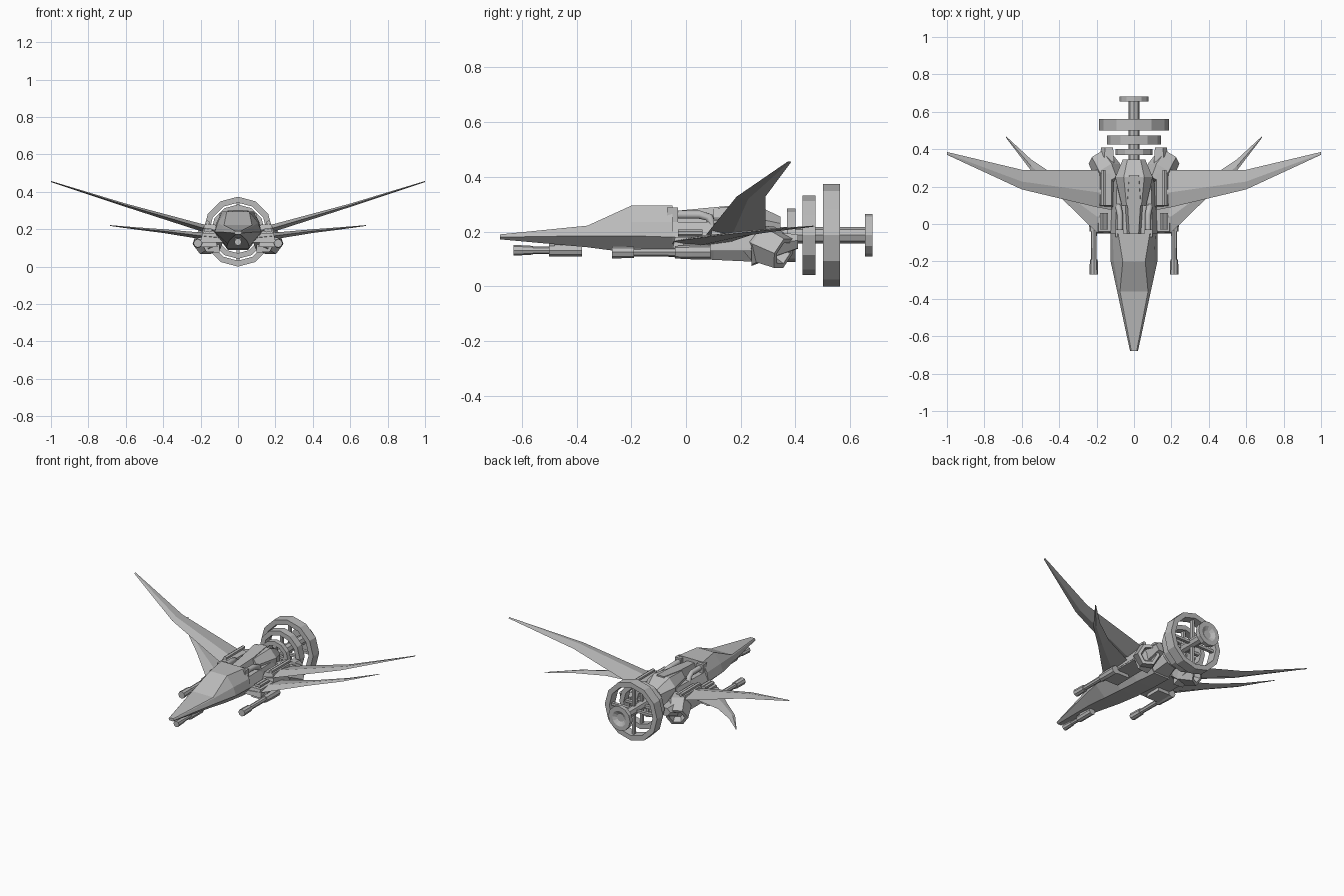
import bpy, bmesh
from math import sin, cos, pi
from mathutils import Vector, Matrix

cube = bpy.data.objects.get("Cube")
if cube:
    bpy.data.objects.remove(cube)

grey = bpy.data.materials.new("hull grey")
grey.use_nodes = True
grey.diffuse_color = (0.5, 0.5, 0.5, 1)
grey.node_tree.nodes["Principled BSDF"].inputs["Base Color"].default_value = (0.5, 0.5, 0.5, 1)


def finish(name, bm, mirror=False):
    bmesh.ops.recalc_face_normals(bm, faces=bm.faces)
    mesh = bpy.data.meshes.new(name)
    bm.to_mesh(mesh)
    bm.free()
    mesh.materials.append(grey)
    ob = bpy.data.objects.new(name, mesh)
    bpy.context.collection.objects.link(ob)
    if mirror:
        ob.modifiers.new("mirror", "MIRROR").use_mirror_merge = False
    return ob


def loft(name, loops, mirror=False, closed=False):
    """Skin a row of equal point loops, capped at the ends or closed round."""
    bm = bmesh.new()
    rows = [[bm.verts.new(p) for p in loop] for loop in loops]
    n = len(rows[0])
    pairs = list(zip(rows, rows[1:]))
    if closed:
        pairs.append((rows[-1], rows[0]))
    else:
        bm.faces.new(rows[0])
        bm.faces.new(rows[-1])
    for a, b in pairs:
        for i in range(n):
            j = (i + 1) % n
            bm.faces.new((a[i], a[j], b[j], b[i]))
    return finish(name, bm, mirror)


def body(name, sections):
    """Symmetric body; each section is y followed by (half width, z) pairs, top down."""
    loops = []
    for y, *pts in sections:
        loops.append([(x, y, z) for x, z in pts] + [(-x, y, z) for x, z in reversed(pts)])
    return loft(name, loops)


def turned(name, x, z, profile, sides=8, mirror=False, closed=False):
    """Polygonal solid turned about a lengthwise axis, profile of (y, radius)."""
    loops = [[(x + r * sin(2 * pi * k / sides), y, z + r * cos(2 * pi * k / sides))
              for k in range(sides)] for y, r in profile]
    return loft(name, loops, mirror, closed)


def box(name, lo, hi, mirror=False, inset=0.0):
    """Box with an optionally narrowed top."""
    (x0, y0, z0), (x1, y1, z1) = lo, hi
    base = [(x0, y0, z0), (x1, y0, z0), (x1, y1, z0), (x0, y1, z0)]
    d = inset
    top = [(x0 + d, y0 + d, z1), (x1 - d, y0 + d, z1), (x1 - d, y1 - d, z1), (x0 + d, y1 - d, z1)]
    return loft(name, [base, top], mirror)


def wing(name, stations):
    """Stations: x, leading y, trailing y, z, thickness."""
    loops = []
    for x, y0, y1, z, t in stations:
        m = y0 + (y1 - y0) * 0.4
        loops.append([(x, y0, z), (x, m, z + t / 2), (x, y1, z), (x, m, z - t / 2)])
    return loft(name, loops, True)


# Hull
body("front_hull", [
    (-0.68, (0.014, 0.19), (0.017, 0.187), (0.021, 0.18), (0.012, 0.172)),
    (-0.36, (0.075, 0.222), (0.08, 0.217), (0.09, 0.185), (0.045, 0.143)),
    (-0.20, (0.06, 0.295), (0.108, 0.235), (0.125, 0.185), (0.055, 0.122)),
    (-0.05, (0.085, 0.295), (0.115, 0.235), (0.125, 0.18), (0.06, 0.107)),
])
body("rear_hull", [
    (-0.05, (0.1, 0.235), (0.125, 0.18), (0.06, 0.107)),
    (0.10, (0.095, 0.235), (0.12, 0.175), (0.06, 0.097)),
    (0.25, (0.09, 0.235), (0.11, 0.17), (0.055, 0.09)),
])
body("tail_cowl", [
    (0.10, (0.04, 0.285), (0.065, 0.25), (0.07, 0.19), (0.05, 0.14)),
    (0.25, (0.055, 0.30), (0.1, 0.25), (0.1, 0.17), (0.055, 0.10)),
    (0.345, (0.035, 0.255), (0.06, 0.23), (0.06, 0.16), (0.035, 0.13)),
])
body("spine", [
    (-0.05, (0.025, 0.275), (0.04, 0.225)),
    (0.11, (0.035, 0.29), (0.05, 0.225)),
    (0.26, (0.025, 0.304), (0.05, 0.225)),
])

# Engine pipes that bend down into the deck
curve = bpy.data.curves.new("engine_pipe", "CURVE")
curve.dimensions = "3D"
curve.bevel_depth = 0.017
curve.bevel_resolution = 1
curve.use_fill_caps = True
path = [(0.075, -0.07, 0.262), (0.075, 0.05, 0.262), (0.082, 0.085, 0.252), (0.085, 0.1, 0.215)]
for side in (1, -1):
    spline = curve.splines.new("POLY")
    spline.points.add(len(path) - 1)
    for point, (x, y, z) in zip(spline.points, path):
        point.co = (side * x, y, z, 1)
curve.materials.append(grey)
bpy.context.collection.objects.link(bpy.data.objects.new("engine_pipes", curve))
box("pipe_bracket", (0.055, -0.07, 0.235), (0.1, -0.03, 0.288), True)

# Wings and their roots
wing("upper_wing", [(0.12, 0.075, 0.29, 0.19, 0.045), (0.2, 0.09, 0.29, 0.21, 0.04),
                    (0.6, 0.185, 0.29, 0.328, 0.018), (1.0, 0.37, 0.385, 0.455, 0.006)])
wing("lower_wing", [(0.1, -0.05, 0.16, 0.155, 0.04), (0.2, -0.045, 0.17, 0.165, 0.035),
                    (0.40, 0.15, 0.245, 0.19, 0.02), (0.55, 0.285, 0.345, 0.205, 0.012),
                    (0.685, 0.462, 0.47, 0.22, 0.004)])
box("wing_root", (0.1, 0.08, 0.14), (0.2, 0.29, 0.225), True, 0.02)
box("lower_root", (0.08, -0.05, 0.13), (0.2, 0.24, 0.18), True, 0.01)
for x in (0.15, 0.172):
    turned("root_actuator", x, 0.195, [(-0.03, 0.012), (0.06, 0.012)], 6, True)
turned("root_rod", 0.163, 0.235, [(0.1, 0.012), (0.29, 0.012)], 6, True)

# Guns
turned("wing_gun", 0.215, 0.125, [(-0.27, 0.023), (-0.19, 0.021), (-0.19, 0.015),
                                  (-0.04, 0.016), (-0.04, 0.023), (0.02, 0.026), (0.09, 0.026)],
       8, True)
box("gun_mount", (0.11, -0.02, 0.105), (0.225, 0.09, 0.155), True, 0.01)
turned("nose_gun", 0, 0.132, [(-0.63, 0.02), (-0.56, 0.016), (-0.56, 0.013), (-0.5, 0.013),
                              (-0.5, 0.022), (-0.38, 0.022)])
box("nose_gun_mount", (-0.015, -0.48, 0.135), (0.015, -0.38, 0.17))

# Angled hexagonal thrusters with hollow mouths
aim = Vector((0.45, 0.75, -0.35)).to_track_quat("Z", "Y").to_matrix().to_4x4()
place = Matrix.Translation((0.155, 0.305, 0.145)) @ aim
loops = []
for r, h in ((0.05, -0.10), (0.078, -0.03), (0.066, 0.065), (0.046, 0.065), (0.036, 0.03)):
    loops.append([place @ Vector((r * cos(k * pi / 3), r * sin(k * pi / 3), h)) for k in range(6)])
loft("thruster", loops, True)
body_points = ((0.10, 0.205), (0.17, 0.205), (0.205, 0.15), (0.17, 0.08), (0.10, 0.075))
loft("thruster_housing", [[(x, 0.24, z) for x, z in body_points],
                          [(0.13 + (x - 0.13) * 0.6, 0.41, 0.18 + (z - 0.18) * 0.4)
                           for x, z in body_points]], True)

# Tail shaft, spoked rings and end cap
AXIS = 0.187
turned("tail_shaft", 0, AXIS, [(0.24, 0.03), (0.66, 0.03)])
for name, y0, y1, inner, outer in (("small_ring", 0.37, 0.4, 0.07, 0.098),
                                   ("middle_ring", 0.425, 0.473, 0.115, 0.145),
                                   ("large_ring", 0.5, 0.562, 0.155, 0.187)):
    turned(name, 0, AXIS, [(y0, inner), (y0, outer), (y1, outer), (y1, inner)], 12, closed=True)
    ym = (y0 + y1) / 2
    reach = inner + 0.005
    box(name + "_cross_spoke", (-reach, ym - 0.01, AXIS - 0.008), (reach, ym + 0.01, AXIS + 0.008))
    box(name + "_upright_spoke", (-0.008, ym - 0.01, AXIS - reach), (0.008, ym + 0.01, AXIS + reach))
turned("end_cap", 0, AXIS, [(0.655, 0.03), (0.655, 0.078), (0.682, 0.078), (0.682, 0.05), (0.668, 0.025)], 12)
